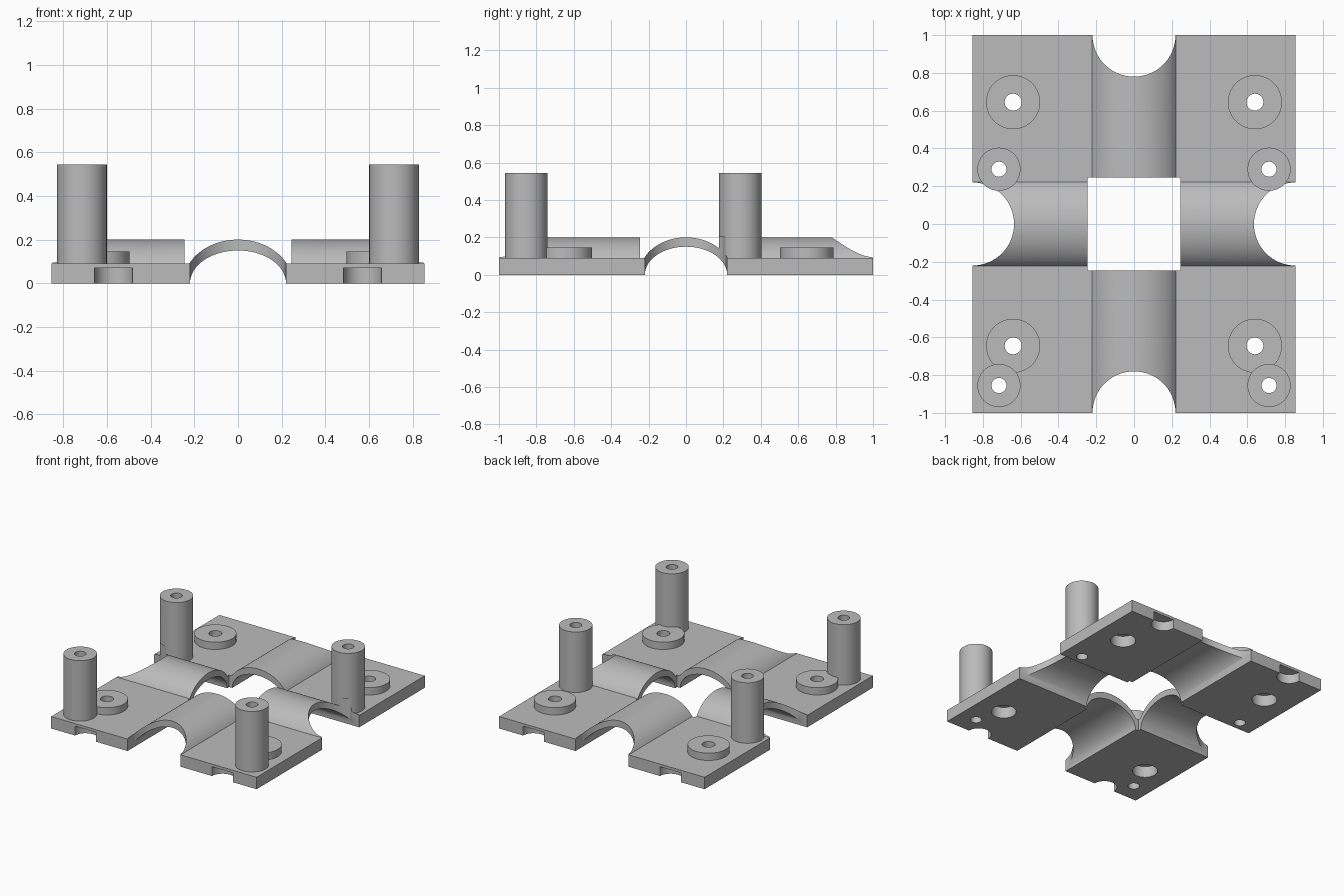
import bpy, bmesh, math

cube = bpy.data.objects.get("Cube")
if cube:
    bpy.data.objects.remove(cube, do_unlink=True)

HALF_X, HALF_Y, PLATE = 0.855, 1.0, 0.09
SIGNS = (-1, 1)

grey = bpy.data.materials.new("plain grey")
grey.use_nodes = True
grey.diffuse_color = (0.5, 0.5, 0.5, 1)
grey.node_tree.nodes["Principled BSDF"].inputs["Base Color"].default_value = (0.5, 0.5, 0.5, 1)


def prism(name, profile, vector):
    """Extrude a closed outline of 3D points along a vector."""
    bm = bmesh.new()
    face = bm.faces.new([bm.verts.new(p) for p in profile])
    top = bmesh.ops.extrude_face_region(bm, geom=[face])["geom"]
    bmesh.ops.translate(bm, vec=vector, verts=[v for v in top if isinstance(v, bmesh.types.BMVert)])
    bmesh.ops.recalc_face_normals(bm, faces=bm.faces)
    mesh = bpy.data.meshes.new(name)
    bm.to_mesh(mesh)
    bm.free()
    mesh.materials.append(grey)
    obj = bpy.data.objects.new(name, mesh)
    bpy.context.collection.objects.link(obj)
    return obj


def box(name, hx, hy, z0, z1):
    return prism(name, [(-hx, -hy, z0), (hx, -hy, z0), (hx, hy, z0), (-hx, hy, z0)], (0, 0, z1 - z0))


def cylinder(name, x, y, r, z0, z1, n=64):
    ring = [2 * math.pi * i / n for i in range(n)]
    return prism(name, [(x + r * math.cos(a), y + r * math.sin(a), z0) for a in ring], (0, 0, z1 - z0))


def tunnel(name, a, b, z0, half, along_x, n=64):
    """Half ellipse closed at z0, extruded along x or y."""
    arc = [(a * math.cos(math.pi * i / n), max(z0, b * math.sin(math.pi * i / n))) for i in range(1, n)]
    pts = [(a, z0)] + arc + [(-a, z0)]
    if along_x:
        return prism(name, [(-half, u, z) for u, z in pts], (2 * half, 0, 0))
    return prism(name, [(u, -half, z) for u, z in pts], (0, 2 * half, 0))


def combine(target, tool, operation):
    mod = target.modifiers.new("combine", 'BOOLEAN')
    mod.operation = operation
    mod.solver = 'EXACT'
    mod.object = tool
    with bpy.context.temp_override(object=target, active_object=target, selected_objects=[target]):
        bpy.ops.object.modifier_apply(modifier=mod.name)
    bpy.data.objects.remove(tool, do_unlink=True)


# Base plate with two crossing vaulted ridges
body = box("cross_channel_bracket", HALF_X, HALF_Y, 0, PLATE)
solids = [
    tunnel("ridge_y", 0.25, 0.2, 0.02, HALF_Y - 0.004, False),
    tunnel("ridge_x", 0.25, 0.2, 0.02, HALF_X - 0.004, True),
]

# Posts and low screw bosses
posts = [(s * 0.715, y) for s in SIGNS for y in (-0.855, 0.29)]
bosses = [(s * 0.64, t * 0.645) for s in SIGNS for t in SIGNS]
solids += [cylinder("boss", x, y, 0.143, 0.03, 0.145) for x, y in bosses]
solids += [cylinder("post", x, y, 0.114, 0.04, 0.545) for x, y in posts]
for solid in solids:
    combine(body, solid, 'UNION')

# Channels under the ridges, the centre window and scalloped ends
cuts = [
    tunnel("channel_y", 0.22, 0.15, -0.05, 1.2, False),
    tunnel("channel_x", 0.22, 0.15, -0.05, 1.2, True),
    box("window", 0.245, 0.245, -0.1, 0.3),
]
for s in SIGNS:
    cuts.append(cylinder("scallop", 0, s * HALF_Y, 0.22, -0.1, 0.203))
    cuts.append(cylinder("scallop", s * HALF_X, 0, 0.22, -0.1, 0.203))

# Screw holes, counterbores and edge pockets below
cuts += [cylinder("post_hole", x, y, 0.04, -0.1, 0.7, 32) for x, y in posts]
for x, y in bosses:
    cuts.append(cylinder("boss_hole", x, y, 0.045, -0.1, 0.3, 32))
    cuts.append(cylinder("counterbore", x, y, 0.087, -0.1, 0.085, 48))
    cuts.append(cylinder("pocket", math.copysign(0.57, x), math.copysign(HALF_Y, y), 0.087, -0.1, 0.07, 48))
for cut in cuts:
    combine(body, cut, 'DIFFERENCE')

# Smooth curved walls, crisp edges
bpy.ops.object.select_all(action='DESELECT')
body.select_set(True)
bpy.context.view_layer.objects.active = body
bpy.ops.object.shade_smooth_by_angle(angle=math.radians(30))
